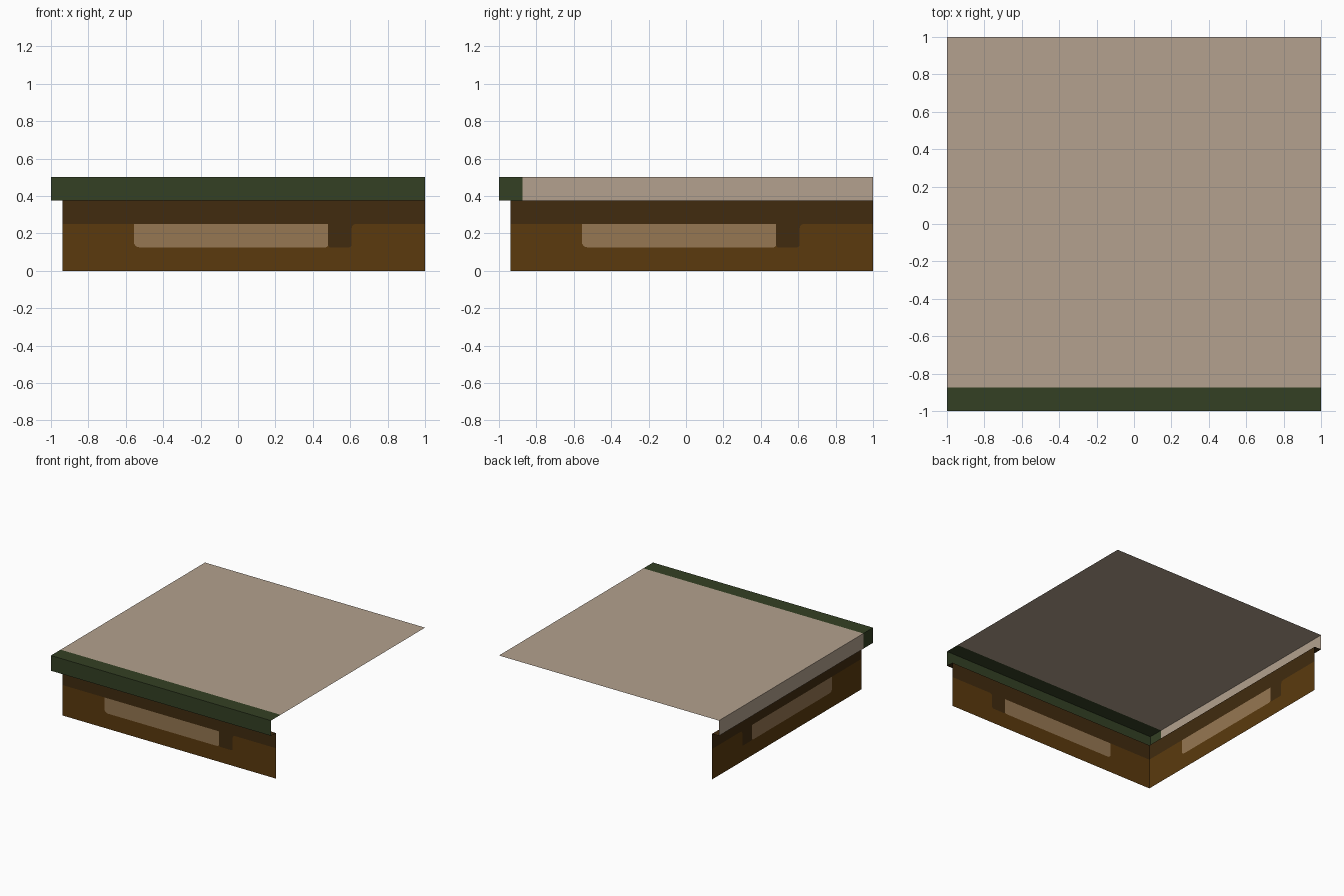
import bpy, bmesh, math

if "Cube" in bpy.data.objects:
    bpy.data.objects.remove(bpy.data.objects["Cube"])

def material(name, r, g, b):
    lin = [((c / 255 + 0.055) / 1.055) ** 2.4 if c > 10 else c / 255 / 12.92 for c in (r, g, b)]
    m = bpy.data.materials.new(name)
    m.diffuse_color = (*lin, 1)
    m.use_nodes = True
    m.node_tree.nodes["Principled BSDF"].inputs["Base Color"].default_value = m.diffuse_color
    return m

BEIGE = material("beige ground", 179, 161, 142)
GREEN = material("dark green trim", 52, 64, 36)
DARK = material("dark brown earth", 65, 43, 15)
BROWN = material("brown earth", 91, 58, 13)
TAN = material("tan stone", 150, 119, 82)

def build(name, faces, flip=False):
    """faces: list of (points, material); shared corners are welded."""
    bm = bmesh.new()
    mats = []
    for pts, mat in faces:
        if mat not in mats:
            mats.append(mat)
        f = bm.faces.new([bm.verts.new(p) for p in (reversed(pts) if flip else pts)])
        f.material_index = mats.index(mat)
    bmesh.ops.remove_doubles(bm, verts=bm.verts, dist=1e-5)
    me = bpy.data.meshes.new(name)
    bm.to_mesh(me)
    bm.free()
    for m in mats:
        me.materials.append(m)
    ob = bpy.data.objects.new(name, me)
    bpy.context.collection.objects.link(ob)
    return ob

def arc(cx, cz, r, a0, a1, n=4):
    return [(cx + r * math.cos(math.radians(a0 + (a1 - a0) * i / n)),
             cz + r * math.sin(math.radians(a0 + (a1 - a0) * i / n))) for i in range(n + 1)]

W = -0.9375              # wall plane
Z1, Z2, Z3, TOP = 0.125, 0.25, 0.375, 0.5
L, M, R = -0.557, 0.482, 0.608   # stone left, stone right, notch right
STRIP = -0.875           # inner edge of the green strip

# Wall pattern in (along, height): stone, dark notch and band, lower earth
stone_left = arc(L + 0.03, Z1 + 0.03, 0.03, 180, 270)
stone_right = arc(M - 0.015, Z1 + 0.015, 0.015, 270, 360)
notch_left = arc(M + 0.012, Z1 + 0.012, 0.012, 180, 270)
notch_right = arc(R - 0.015, Z1 + 0.015, 0.015, 270, 360)
lip = arc(R + 0.022, Z2 - 0.022, 0.022, 180, 90)

stone = stone_left + stone_right + [(M, Z2), (L, Z2)]
dark = ([(W, Z2), (L, Z2), (M, Z2)] + notch_left + notch_right + lip
        + [(1, Z2), (1, Z3), (W, Z3)])
earth = ([(W, 0), (1, 0), (1, Z2)] + lip[::-1] + notch_right[::-1] + notch_left[::-1]
         + stone_right[::-1] + stone_left[::-1] + [(L, Z2), (W, Z2)])
pattern = [(stone, TAN), (dark, DARK), (earth, BROWN)]

# Front and left walls share the pattern
build("front_wall", [([(s, W, z) for s, z in p], m) for p, m in pattern])
build("left_wall", [([(W, s, z) for s, z in p], m) for p, m in pattern], flip=True)

# Ground slab: open sheet with an overhanging rim on the left
build("ground_top", [
    ([(-1, STRIP, TOP), (1, STRIP, TOP), (1, 1, TOP), (-1, 1, TOP)], BEIGE),
    ([(-1, 1, Z3), (-1, STRIP, Z3), (-1, STRIP, TOP), (-1, 1, TOP)], BEIGE),
])

# Green trim wrapped over the front edge
build("front_trim", [
    ([(-1, -1, TOP), (1, -1, TOP), (1, STRIP, TOP), (-1, STRIP, TOP)], GREEN),
    ([(-1, -1, Z3), (1, -1, Z3), (1, -1, TOP), (-1, -1, TOP)], GREEN),
    ([(-1, STRIP, Z3), (-1, -1, Z3), (-1, -1, TOP), (-1, STRIP, TOP)], GREEN),
])

# Underside of the overhang, mitred at the corner
build("overhang_underside", [
    ([(-1, -1, Z3), (W, W, Z3), (1, W, Z3), (1, -1, Z3)], DARK),
    ([(-1, -1, Z3), (-1, 1, Z3), (W, 1, Z3), (W, W, Z3)], DARK),
])
